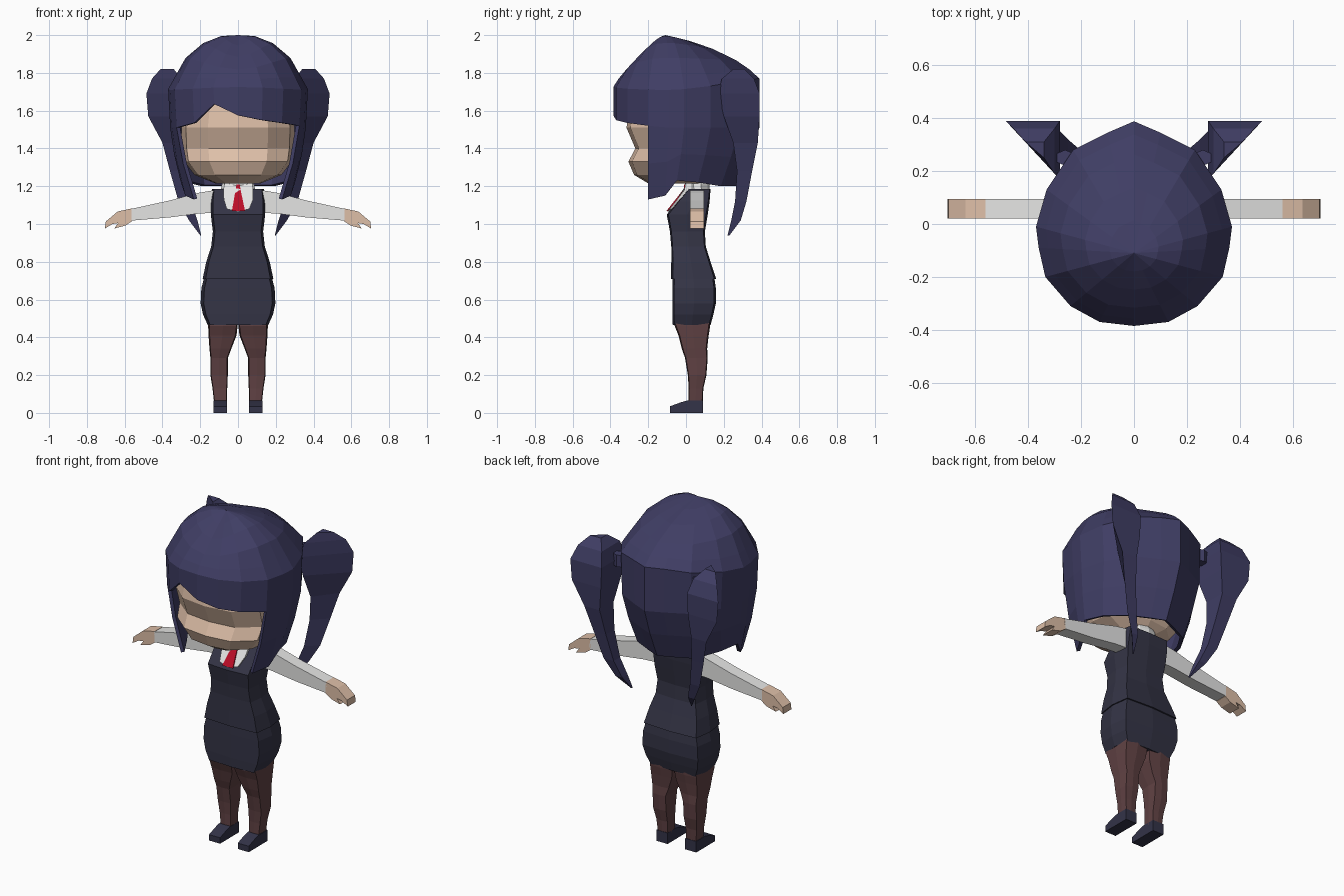
import bpy, bmesh, math

if "Cube" in bpy.data.objects:
    bpy.data.objects.remove(bpy.data.objects["Cube"])


def mat(name, rgb):
    m = bpy.data.materials.new(name)
    m.diffuse_color = (*rgb, 1)
    m.use_nodes = True
    m.node_tree.nodes["Principled BSDF"].inputs["Base Color"].default_value = m.diffuse_color
    return m


HAIR = mat("navy hair", (0.05, 0.047, 0.127))
SKIN = mat("skin", (0.73, 0.52, 0.39))
CLOTH = mat("dark cloth", (0.034, 0.034, 0.06))
SHIRT = mat("white shirt", (0.78, 0.78, 0.77))
TIE = mat("red tie", (0.5, 0.004, 0.02))
TIGHTS = mat("brown tights", (0.115, 0.053, 0.056))
SHOE = mat("dark shoe", (0.033, 0.033, 0.065))


def make(name, verts, faces, material, mirror=False, recalc=True):
    me = bpy.data.meshes.new(name)
    me.from_pydata(verts, [], faces)
    if recalc:
        bm = bmesh.new()
        bm.from_mesh(me)
        bmesh.ops.recalc_face_normals(bm, faces=bm.faces)
        bm.to_mesh(me)
        bm.free()
    me.materials.append(material)
    ob = bpy.data.objects.new(name, me)
    bpy.context.collection.objects.link(ob)
    if mirror:
        ob.modifiers.new("mirror", "MIRROR").use_mirror_merge = False
    return ob


def loft(name, rings, material, mirror=False):
    n = len(rings[0])
    verts = [p for r in rings for p in r]
    faces = [(i * n + j, (i + 1) * n + j, (i + 1) * n + (j + 1) % n, i * n + (j + 1) % n)
             for i in range(len(rings) - 1) for j in range(n)]
    faces += [tuple(range(n)), tuple(range(len(verts) - n, len(verts)))]
    return make(name, verts, faces, material, mirror)


def ring(z, xc, rx, yf, yb, n=12, power=2.0):
    """Rounded cross-section from front yf to back yb, first point in front."""
    out = []
    for k in range(n):
        a = 2 * math.pi * k / n
        s, c = math.sin(a), -math.cos(a)
        f = (abs(s) ** power + abs(c) ** power) ** (-1 / power)
        out.append((xc + rx * s * f, (yf + yb) / 2 + (yb - yf) / 2 * c * f, z))
    return out


def prism(name, rings_from, pts, a, b, material, mirror=False):
    return loft(name, [[rings_from(p, q, t) for p, q in pts] for t in (a, b)], material, mirror)


def lerp(t, table):
    for (a, va), (b, vb) in zip(table, table[1:]):
        if t <= b:
            return va + (vb - va) * (t - a) / (b - a)
    return table[-1][1]


# Hair shell: egg-shaped outline, domed top, fringe in front, curtain at sides and back
half = [(0, -.385), (.13, -.37), (.24, -.31), (.335, -.2), (.36, -.09), (.37, -.01),
        (.33, .13), (.23, .28), (.1, .345), (0, .388)]
outline = half + [(-x, y) for x, y in half[-2:0:-1]]
n = len(outline)
front = [(0, 2), (.3, 1.935), (.6, 1.86), (.85, 1.79), (1, 1.725)]
side = [(0, 2), (.25, 1.995), (.45, 1.975), (.75, 1.88), (1, 1.71)]
back = [(0, 2), (.3, 1.965), (.6, 1.91), (.85, 1.84), (1, 1.77)]
fringe = {-.335: 1.51, -.24: 1.535, -.13: 1.635, 0: 1.575, .13: 1.55, .24: 1.535, .335: 1.52}
hem = {3: 1.13, 4: 1.15, 5: 1.23, 6: 1.22, 7: 1.2, 8: 1.2, 9: 1.2}
AY = -.11
verts = [(0, AY, 2)]
for s in (.25, .5, .75, .9, 1):
    for x, y in outline:
        w = x * x / (x * x + (y - AY) ** 2)
        verts.append((x * s, AY + (y - AY) * s,
                      w * lerp(s, side) + (1 - w) * lerp(s, front if y < AY else back)))
for x, y in outline:
    verts.append((x * .97, y, fringe.get(x, 1.51) if y < -.15 else 1.51))
for t in (.5, 1):
    for j, (x, y) in enumerate(outline):
        k = min(j, n - j)
        sx = 1 - (.28 if k == 3 else .2 if k == 4 else .15) * t ** 1.4
        verts.append((x * .97 * sx, -.2 + (y + .2) * (1 - .2 * t ** 1.2),
                      1.51 + (hem.get(k, 1.5) - 1.51) * t))
faces = [(0, 1 + j, 1 + (j + 1) % n) for j in range(n)]
for i in range(7):
    for j in range(n):
        if i < 5 or 3 <= j < n - 3:
            u, v = 1 + i * n, 1 + (i + 1) * n
            faces.append((u + j, v + j, v + (j + 1) % n, u + (j + 1) % n))
hair = make("hair_shell", verts, faces, HAIR, recalc=False)
bm = bmesh.new()
bm.from_mesh(hair.data)
bmesh.ops.delete(bm, geom=[v for v in bm.verts if not v.link_faces], context="VERTS")
bm.to_mesh(hair.data)
bm.free()
thick = hair.modifiers.new("thickness", "SOLIDIFY")
thick.thickness, thick.offset = .02, -1

# Side ponytails with triangular section: z, front-inner x y, outer-back x y
tail = [(1.82, .34, .25, .41, .31), (1.77, .30, .19, .455, .36), (1.69, .28, .17, .485, .39),
        (1.57, .285, .2, .475, .39), (1.43, .30, .25, .40, .38), (1.28, .28, .27, .36, .35),
        (1.12, .25, .26, .315, .32), (1.02, .215, .24, .26, .29), (.94, .195, .22, .2, .23)]
loft("ponytail", [[(ax, ay, z), (bx, by, z), (ax, by, z)] for z, ax, ay, bx, by in tail],
     HAIR, True)
loft("ponytail_root", [ring(z, .26, .04, .22, .28, 6) for z in (1.66, 1.73)], HAIR, True)

# Head with a brow, sunken cheeks and protruding chin
loft("head", [ring(z, 0, w, yf, yb, 12, 2.6) for z, w, yf, yb in [
    (1.68, .27, -.29, .2), (1.51, .3, -.315, .22), (1.4, .295, -.268, .2),
    (1.33, .285, -.305, .17), (1.26, .23, -.275, .14), (1.215, .12, -.2, .1)]], SKIN)
loft("neck", [ring(z, 0, .05, .01, .1, 8) for z in (1.12, 1.26)], SKIN)

# Vest and skirt, boxy with clipped corners
BOX = 8
loft("vest", [ring(z, 0, w, yf, yb, 8, BOX) for z, w, yf, yb in [
    (1.185, .138, .012, .13), (1.12, .144, -.045, .125), (1.05, .144, -.102, .115),
    (.96, .133, -.085, .1), (.88, .142, -.078, .105), (.8, .168, -.078, .13),
    (.71, .187, -.08, .16)]], CLOTH)
loft("skirt", [ring(z, 0, w, yf, yb, 8, BOX) for z, w, yf, yb in [
    (.75, .17, -.07, .145), (.66, .194, -.072, .158), (.58, .198, -.072, .158),
    (.52, .185, -.072, .145), (.465, .16, -.07, .13)]], CLOTH)

# Shirt collar, shirt front and tie follow the slope of the chest
loft("collar", [ring(1.16, 0, .1, .0, .125, 10), ring(1.21, 0, .09, -.005, .125, 10),
                ring(1.245, 0, .075, .0, .11, 10)], SHIRT)


def on_chest(x, z, off):
    return (x, lerp(z, [(1, -.102), (1.05, -.102), (1.12, -.045), (1.185, .005), (1.25, .01)])
            + off, z)


prism("shirt_front", on_chest, [(-.07, 1.22), (-.078, 1.18), (-.075, 1.13), (-.06, 1.08),
      (0, 1.065), (.06, 1.08), (.08, 1.13), (.08, 1.18), (.075, 1.22), (0, 1.2)],
      -.01, .03, SHIRT)
prism("tie", on_chest, [(-.008, 1.21), (-.012, 1.185), (-.032, 1.07), (.037, 1.07),
      (.013, 1.185), (.01, 1.21)], -.017, -.009, TIE)

# Flat sleeves and hands
to_xz = lambda x, z, y: (x, y, z)
for name, m, top, bottom in [
        ("sleeve", SHIRT, [(.12, 1.18), (.21, 1.165), (.36, 1.125), (.565, 1.08)],
         [(.565, 1.018), (.36, 1.035), (.21, 1.055), (.12, 1.06)]),
        ("hand", SKIN, [(.56, 1.083), (.637, 1.066), (.7, 1.013), (.705, .976)],
         [(.665, 1.0), (.635, 1.005), (.655, .976), (.595, .992), (.56, 1.016)])]:
    prism(name, to_xz, top + bottom, .02, .095, m, True)

# Legs and shoes
loft("leg", [ring(z, xc, rx, yf, yb, 8, BOX) for z, xc, rx, yf, yb in [
    (.52, .08, .078, -.06, .13), (.46, .08, .078, -.06, .128), (.41, .082, .074, -.04, .12),
    (.34, .093, .058, -.022, .112), (.29, .1, .046, -.005, .115), (.2, .1, .046, .01, .108),
    (.13, .096, .039, .014, .092), (.05, .092, .034, .012, .088)]], TIGHTS, True)
prism("shoe", lambda y, z, x: (x, y, z), [(-.085, 0), (.09, 0), (.09, .065), (.005, .065),
      (-.03, .055), (-.085, .035)], .058, .13, SHOE, True)
